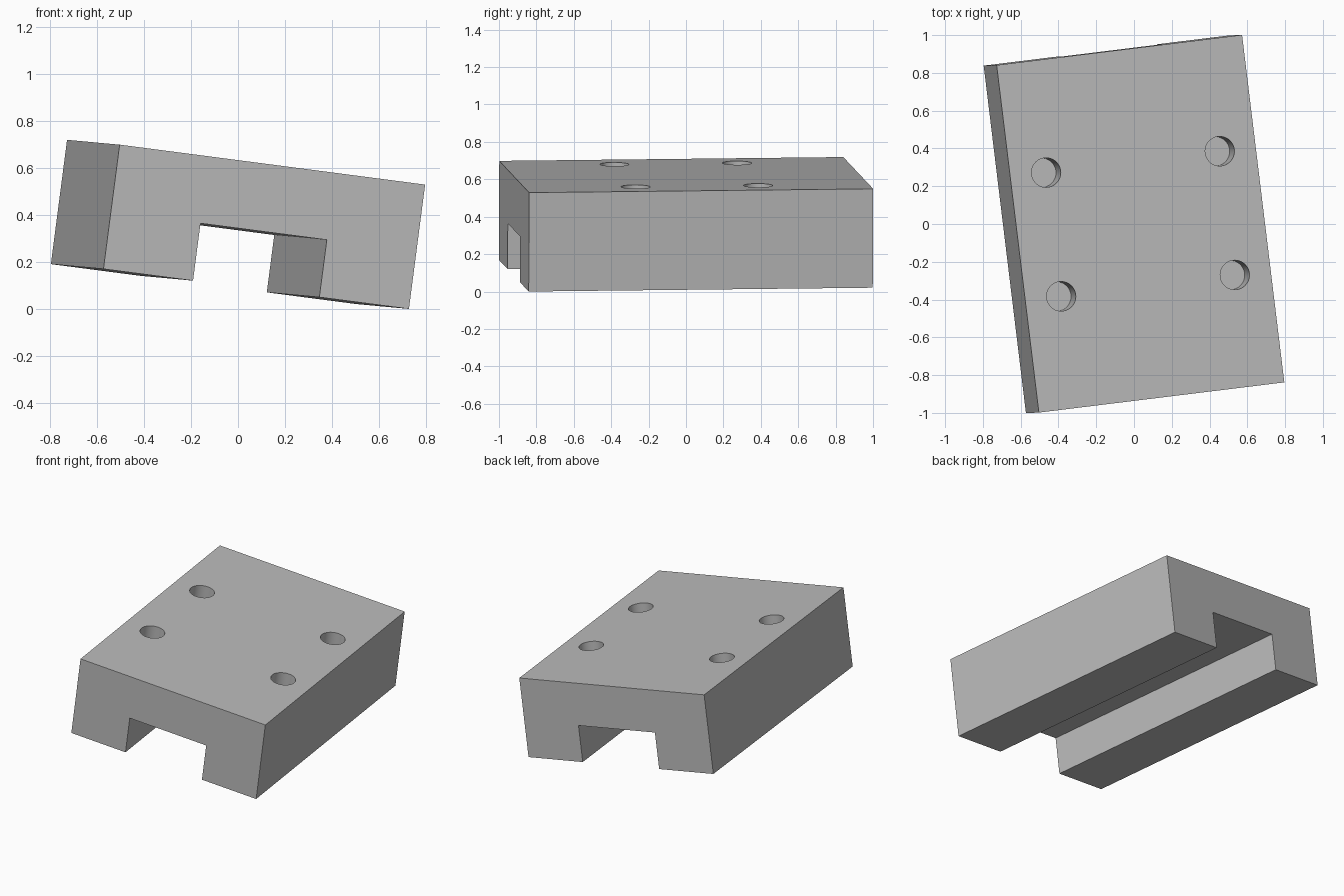
import bpy, bmesh
from mathutils import Matrix, Vector

if "Cube" in bpy.data.objects:
    bpy.data.objects.remove(bpy.data.objects["Cube"], do_unlink=True)

# Block sizes
W, L, H = 1.32, 1.853, 0.533
SLOT_W, SLOT_H = 0.546, 0.246
HOLE_R, HOLE_DEPTH = 0.078, 0.195
HOLE_X, HOLE_Y = 0.467, 0.33

grey = bpy.data.materials.new("plain grey")
grey.use_nodes = True
colour = (0.5, 0.5, 0.5, 1)
grey.diffuse_color = colour
grey.node_tree.nodes["Principled BSDF"].inputs["Base Color"].default_value = colour


def add_object(name, bm):
    bmesh.ops.recalc_face_normals(bm, faces=bm.faces)
    mesh = bpy.data.meshes.new(name)
    bm.to_mesh(mesh)
    bm.free()
    mesh.materials.append(grey)
    obj = bpy.data.objects.new(name, mesh)
    bpy.context.collection.objects.link(obj)
    return obj


# Block: slotted profile extruded along its length
half = [(SLOT_W / 2, H / 2 - H + SLOT_H), (SLOT_W / 2, -H / 2), (W / 2, -H / 2), (W / 2, H / 2)]
profile = half + [(-x, z) for x, z in reversed(half)]
bm = bmesh.new()
face = bm.faces.new([bm.verts.new((x, -L / 2, z)) for x, z in profile])
ext = bmesh.ops.extrude_face_region(bm, geom=[face])
bmesh.ops.translate(bm, vec=(0, L, 0),
                    verts=[v for v in ext["geom"] if isinstance(v, bmesh.types.BMVert)])
block = add_object("slotted_block", bm)

# Four blind holes cut into the top
bm = bmesh.new()
for sx in (-1, 1):
    for sy in (-1, 1):
        bmesh.ops.create_cone(bm, cap_ends=True, segments=48, radius1=HOLE_R, radius2=HOLE_R,
                              depth=HOLE_DEPTH * 2,
                              matrix=Matrix.Translation((sx * HOLE_X, sy * HOLE_Y, H / 2)))
cutter = add_object("hole_cutter", bm)
cutter.hide_render = True
mod = block.modifiers.new("holes", "BOOLEAN")
mod.operation = "DIFFERENCE"
mod.solver = "EXACT"
mod.object = cutter

bpy.ops.object.select_all(action="DESELECT")
block.select_set(True)
bpy.context.view_layer.objects.active = block
bpy.ops.object.modifier_apply(modifier=mod.name)
bpy.data.objects.remove(cutter, do_unlink=True)
bpy.ops.object.shade_smooth_by_angle(angle=0.5)

# Tilt the whole block and rest its lowest corner on the ground
across = Vector((1.30, 0.16, -0.17)).normalized()
along = Vector((-0.22, 1.838, 0.02))
up = across.cross(along).normalized()
along = up.cross(across)
tilt = Matrix((across, along, up)).transposed().to_4x4()
block.data.transform(tilt)
lowest = min(v.co.z for v in block.data.vertices)
block.data.transform(Matrix.Translation((0, 0, -lowest)))
